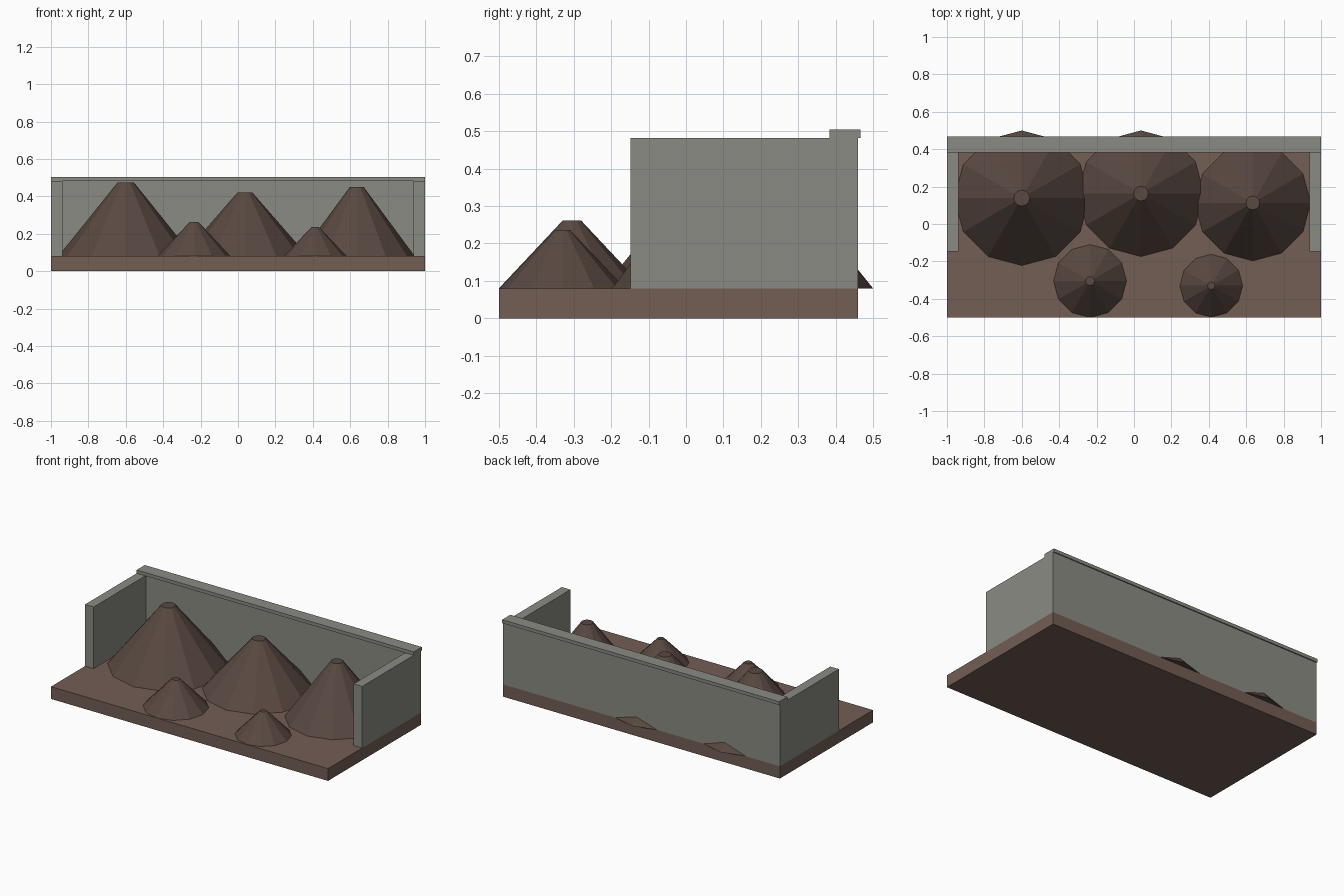
import bpy
from math import pi

cube = bpy.data.objects.get("Cube")
if cube:
    bpy.data.objects.remove(cube, do_unlink=True)


def material(name, rgb):
    m = bpy.data.materials.new(name)
    m.use_nodes = True
    m.diffuse_color = (*rgb, 1)
    m.node_tree.nodes["Principled BSDF"].inputs["Base Color"].default_value = (*rgb, 1)
    return m


ground_brown = material("ground brown", (0.17, 0.112, 0.089))
dark_earth = material("dark earth", (0.10, 0.066, 0.053))
concrete = material("concrete grey", (0.255, 0.258, 0.225))


def box(name, x, y, z, mat):
    """Box from (min, max) ranges on each axis."""
    bpy.ops.mesh.primitive_cube_add(size=1)
    ob = bpy.context.object
    ob.name = name
    ob.location = [(a + b) / 2 for a, b in (x, y, z)]
    ob.scale = [b - a for a, b in (x, y, z)]
    bpy.ops.object.transform_apply(location=False, rotation=False)
    ob.data.materials.append(mat)


FLOOR = 0.08
WALL_TOP = 0.482

# Ground slab
box("ground_slab", (-1, 1), (-0.5, 0.46), (0, FLOOR), ground_brown)

# Bay walls and coping
box("back_wall", (-1, 1), (0.393, 0.46), (FLOOR, WALL_TOP), concrete)
box("back_wall_coping", (-1, 1), (0.383, 0.467), (WALL_TOP, 0.504), concrete)
for name, side in (("left_wall", 1), ("right_wall", -1)):
    box(name, sorted((side, side * 0.938)), (-0.148, 0.393), (FLOOR, WALL_TOP), concrete)

# Heaps: x, y, base radius, tip radius, top height
heaps = {
    "large_heap_right": (-0.6, 0.139, 0.361, 0.043, 0.475),
    "large_heap_middle": (0.037, 0.163, 0.337, 0.04, 0.42),
    "large_heap_left": (0.635, 0.113, 0.31, 0.037, 0.45),
    "small_heap_right": (-0.235, -0.305, 0.195, 0.024, 0.262),
    "small_heap_left": (0.413, -0.33, 0.168, 0.02, 0.236),
}
for name, (x, y, r, tip, top) in heaps.items():
    bpy.ops.mesh.primitive_cone_add(vertices=12, radius1=r, radius2=tip, depth=top - FLOOR,
                                    location=(x, y, (top + FLOOR) / 2))
    heap = bpy.context.object
    heap.name = name
    heap.data.materials.append(dark_earth)
